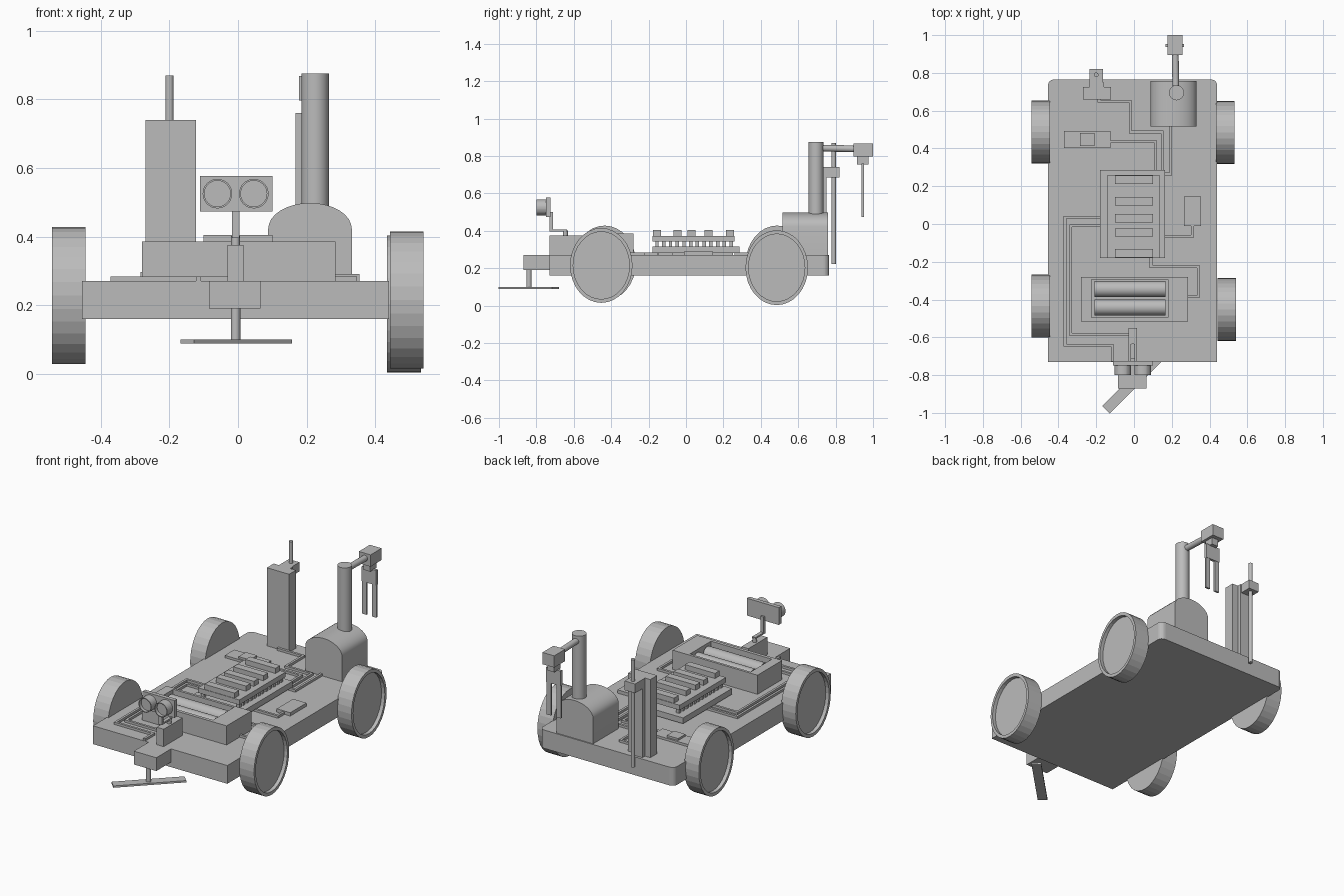
import bpy, bmesh, math
from mathutils import Matrix, Vector

if "Cube" in bpy.data.objects:
    bpy.data.objects.remove(bpy.data.objects["Cube"])

grey = bpy.data.materials.new("plain grey")
grey.diffuse_color = (0.5, 0.5, 0.5, 1)
grey.use_nodes = True
grey.node_tree.nodes["Principled BSDF"].inputs["Base Color"].default_value = grey.diffuse_color


def finish(name, bm, smooth=False):
    bmesh.ops.recalc_face_normals(bm, faces=bm.faces[:])
    me = bpy.data.meshes.new(name)
    bm.to_mesh(me)
    bm.free()
    me.materials.append(grey)
    for p in me.polygons:
        p.use_smooth = smooth and len(p.vertices) == 4
    ob = bpy.data.objects.new(name, me)
    bpy.context.collection.objects.link(ob)
    if smooth:
        bpy.context.view_layer.objects.active = ob
        ob.select_set(True)
        bpy.ops.object.shade_smooth_by_angle()
        ob.select_set(False)
    return ob


def box(name, x, y, z, angle=0.0):
    """Box from min/max pairs, optionally turned about z."""
    c = Vector(((x[0] + x[1]) / 2, (y[0] + y[1]) / 2, (z[0] + z[1]) / 2))
    bm = bmesh.new()
    m = (Matrix.Translation(c) @ Matrix.Rotation(angle, 4, 'Z')
         @ Matrix.Diagonal((x[1] - x[0], y[1] - y[0], z[1] - z[0], 1)))
    bmesh.ops.create_cube(bm, size=1, matrix=m)
    return finish(name, bm)


def rod(name, a, b, r, seg=24):
    a, b = Vector(a), Vector(b)
    d = b - a
    bm = bmesh.new()
    m = Matrix.Translation((a + b) / 2) @ d.to_track_quat('Z', 'Y').to_matrix().to_4x4()
    bmesh.ops.create_cone(bm, cap_ends=True, segments=seg, radius1=r, radius2=r,
                          depth=d.length, matrix=m)
    return finish(name, bm, True)


def cup(name, m, r, depth, rim, recess, seg=32):
    """Disc along local z with a recessed face at the +z end."""
    bm = bmesh.new()
    prof = [(r, 0), (r, depth), (r - rim, depth), (r - rim, depth - recess)]
    rings = []
    for pr, pz in prof:
        rings.append([bm.verts.new(m @ Vector((pr * math.cos(2 * math.pi * i / seg),
                                               pr * math.sin(2 * math.pi * i / seg), pz)))
                      for i in range(seg)])
    for p, q in zip(rings, rings[1:]):
        for i in range(seg):
            j = (i + 1) % seg
            bm.faces.new((p[i], p[j], q[j], q[i]))
    bm.faces.new(rings[0])
    bm.faces.new(rings[-1])
    return finish(name, bm)


def wire(name, pts, w=0.007):
    for i, (a, b) in enumerate(zip(pts, pts[1:])):
        box(f"{name}_{i}", (min(a[0], b[0]) - w, max(a[0], b[0]) + w),
            (min(a[1], b[1]) - w, max(a[1], b[1]) + w), (0.268, 0.284))


# Chassis slab with rounded rear corners
bm = bmesh.new()
outline = [(-0.455, -0.73), (0.44, -0.73)]
for cx, start in ((0.41, 0), (-0.425, 90)):
    for k in range(5):
        t = math.radians(start + k * 22.5)
        outline.append((cx + 0.03 * math.cos(t), 0.735 + 0.03 * math.sin(t)))
f = bm.faces.new([bm.verts.new((x, y, 0.16)) for x, y in outline])
up = bmesh.ops.extrude_face_region(bm, geom=[f])
bmesh.ops.translate(bm, vec=(0, 0, 0.11), verts=[v for v in up["geom"] if isinstance(v, bmesh.types.BMVert)])
finish("chassis", bm)

# Slightly oval wheels: inner x, outer direction, y, z
for n, x, s, y, z in (("rear_left", -0.445, -1, 0.487, 0.228), ("front_left", -0.445, -1, -0.435, 0.228),
                      ("rear_right", 0.435, 1, 0.485, 0.203), ("front_right", 0.443, 1, -0.453, 0.215)):
    m = (Matrix.Translation((x, y, z)) @ Matrix.Diagonal((1, 0.167, 0.2, 1))
         @ Matrix.Rotation(math.radians(90 * s), 4, 'Y'))
    cup(n + "_wheel", m, 1.0, 0.098, 0.1, 0.022)

# Battery tray with two cells
box("tray_floor", (-0.28, 0.285), (-0.515, -0.28), (0.265, 0.30))
box("tray_left_wall", (-0.28, -0.225), (-0.515, -0.28), (0.27, 0.385))
box("tray_right_wall", (0.18, 0.285), (-0.515, -0.28), (0.27, 0.385))
box("tray_front_wall", (-0.225, 0.18), (-0.515, -0.495), (0.27, 0.385))
box("tray_rear_wall", (-0.225, 0.18), (-0.295, -0.28), (0.27, 0.385))
for i, y in enumerate((-0.345, -0.442)):
    rod(f"battery_cell_{i}", (-0.208, y, 0.335), (0.168, y, 0.335), 0.042)

# Controller stack: lower board, pins, upper board, chips
box("lower_board", (-0.18, 0.165), (-0.18, 0.285), (0.282, 0.317))
box("board_foot", (-0.15, 0.14), (-0.15, 0.25), (0.265, 0.285))
for i in range(12):
    y = -0.155 + i * 0.036
    for side, x in (("left", -0.12), ("right", 0.115)):
        box(f"pin_{side}_{i}", (x - 0.01, x + 0.01), (y - 0.009, y + 0.009), (0.315, 0.347))
box("upper_board", (-0.14, 0.135), (-0.18, 0.26), (0.343, 0.373))
for i, y in enumerate((-0.155, -0.045, 0.03, 0.12, 0.235)):
    box(f"chip_{i}", (-0.1, 0.1), (y - 0.022, y + 0.022), (0.37, 0.404))

# Small side boards
box("left_board", (-0.37, -0.125), (0.403, 0.493), (0.267, 0.284))
box("left_board_chip", (-0.285, -0.21), (0.412, 0.482), (0.28, 0.296))
box("right_module", (0.265, 0.355), (-0.01, 0.145), (0.267, 0.29))

# Wiring on the deck
wire("mast_wire", [(-0.185, 0.68), (-0.185, 0.65), (-0.02, 0.65), (-0.02, 0.487), (0.15, 0.487), (0.15, 0.27)])
wire("left_board_wire", [(-0.13, 0.435), (0.115, 0.435), (0.115, 0.27)])
wire("arm_wire", [(0.195, 0.53), (0.195, 0.265), (0.16, 0.265)])
wire("module_wire", [(0.31, 0.0), (0.31, -0.065), (0.155, -0.065)])
wire("battery_wire", [(0.09, -0.16), (0.09, -0.225), (0.34, -0.225), (0.34, -0.385), (0.28, -0.385)])
wire("front_wire", [(-0.17, 0.035), (-0.365, 0.035), (-0.365, -0.642), (-0.115, -0.642), (-0.115, -0.722)])
wire("sensor_wire", [(-0.17, -0.01), (-0.335, -0.01), (-0.335, -0.585), (-0.025, -0.585)])

# Twin-eye sensor on a servo
box("sensor_servo", (-0.03, 0.016), (-0.73, -0.55), (0.265, 0.375))
rod("servo_shaft", (-0.007, -0.645, 0.37), (-0.007, -0.645, 0.402), 0.013)
box("servo_horn", (-0.018, 0.004), (-0.715, -0.635), (0.396, 0.406))
box("sensor_post", (-0.018, 0.004), (-0.73, -0.712), (0.396, 0.5))
box("sensor_plate", (-0.111, 0.101), (-0.748, -0.724), (0.473, 0.577))
for n, x in (("left", -0.06), ("right", 0.046)):
    m = Matrix.Translation((x, -0.74, 0.525)) @ Matrix.Rotation(math.radians(90), 4, 'X')
    cup(n + "_eye", m, 0.043, 0.06, 0.005, 0.02)

# Front sweeper
box("sweeper_motor", (-0.085, 0.065), (-0.87, -0.72), (0.19, 0.27))
rod("sweeper_shaft", (-0.007, -0.84, 0.095), (-0.007, -0.84, 0.2), 0.014)
box("sweeper_blade", (-0.207, 0.197), (-0.8675, -0.8125), (0.088, 0.099), math.radians(45))

# Rear mast with sliding probe
box("mast", (-0.27, -0.122), (0.66, 0.725), (0.265, 0.74))
box("mast_rail", (-0.235, -0.16), (0.72, 0.75), (0.265, 0.74))
box("probe_carriage", (-0.235, -0.165), (0.745, 0.82), (0.685, 0.74))
rod("probe_rod", (-0.2, 0.79, 0.222), (-0.2, 0.79, 0.87), 0.012)

# Domed arm base
bm = bmesh.new()
arch = [(0.088, 0.265), (0.332, 0.265)]
for k in range(17):
    t = math.pi * k / 16
    arch.append((0.21 + 0.122 * math.cos(t), 0.422 + 0.076 * math.sin(t)))
f = bm.faces.new([bm.verts.new((x, 0.515, z)) for x, z in arch])
back = bmesh.ops.extrude_face_region(bm, geom=[f])
bmesh.ops.translate(bm, vec=(0, 0.243, 0), verts=[v for v in back["geom"] if isinstance(v, bmesh.types.BMVert)])
finish("arm_base", bm, True)

# Arm column, boom and two-finger gripper
rod("arm_column", (0.225, 0.695, 0.45), (0.225, 0.695, 0.876), 0.04, 32)
rod("arm_boom", (0.222, 0.7, 0.843), (0.218, 0.91, 0.838), 0.018)
box("gripper_motor", (0.178, 0.256), (0.895, 1.0), (0.797, 0.868))
box("gripper_neck", (0.195, 0.24), (0.915, 0.975), (0.755, 0.8))
box("gripper_palm", (0.168, 0.264), (0.937, 0.953), (0.67, 0.76))
for n, x in (("left", 0.183), ("right", 0.249)):
    box(n + "_finger", (x - 0.015, x + 0.015), (0.939, 0.951), (0.475, 0.675))
